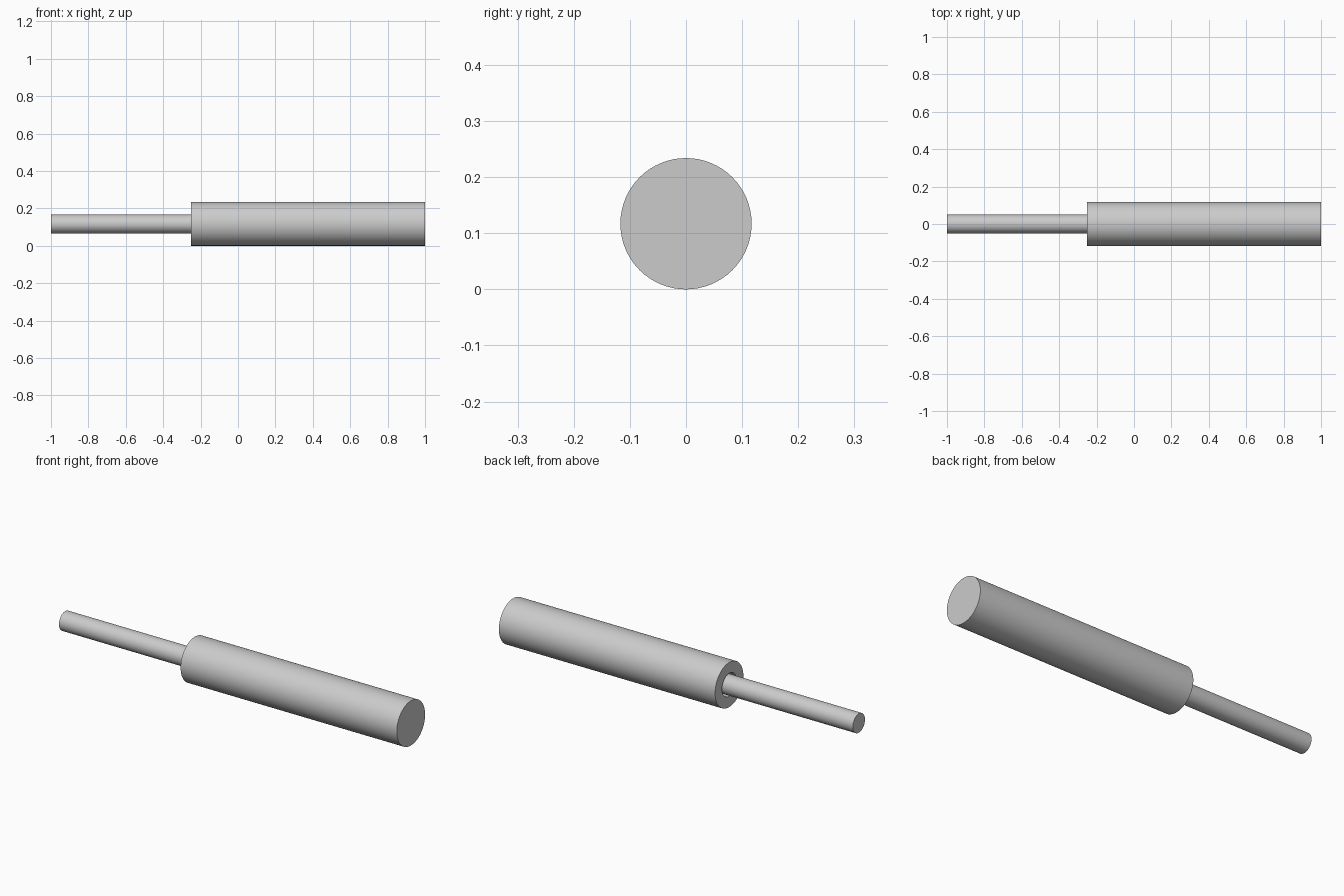
import bpy
import bmesh
import math
from mathutils import Matrix, Vector

cube = bpy.data.objects.get("Cube")
if cube:
    bpy.data.objects.remove(cube, do_unlink=True)

SIDES = 64
AXIS_Z = 0.117

grey = bpy.data.materials.new("plain grey")
grey.use_nodes = True
colour = (0.6, 0.6, 0.6, 1.0)
grey.diffuse_color = colour
grey.node_tree.nodes["Principled BSDF"].inputs["Base Color"].default_value = colour


def lathe(name, profile):
    """Spin (x, radius) points around the long axis."""
    bm = bmesh.new()
    verts = [bm.verts.new((x, 0, r)) for x, r in profile]
    edges = [bm.edges.new(pair) for pair in zip(verts, verts[1:])]
    bmesh.ops.spin(bm, geom=verts + edges, cent=(0, 0, 0), axis=(1, 0, 0),
                   angle=math.tau, steps=SIDES, use_merge=True)
    bmesh.ops.remove_doubles(bm, verts=bm.verts, dist=0.0001)
    bmesh.ops.recalc_face_normals(bm, faces=bm.faces)
    mesh = bpy.data.meshes.new(name)
    bm.to_mesh(mesh)
    bm.free()
    mesh.materials.append(grey)
    obj = bpy.data.objects.new(name, mesh)
    obj.location.z = AXIS_Z
    bpy.context.collection.objects.link(obj)
    bpy.ops.object.select_all(action="DESELECT")
    obj.select_set(True)
    bpy.context.view_layer.objects.active = obj
    bpy.ops.object.shade_smooth_by_angle(angle=math.radians(30))
    return obj


# Thick barrel with a blind bore that leaves a narrow gap around the rod
lathe("barrel", [(1, 0), (1, 0.117), (-0.25, 0.117),
                 (-0.25, 0.06), (0.9, 0.06), (0.9, 0)])

# Slim rod sliding inside the barrel
lathe("rod", [(-1, 0), (-1, 0.05), (0.2, 0.05), (0.2, 0)])
